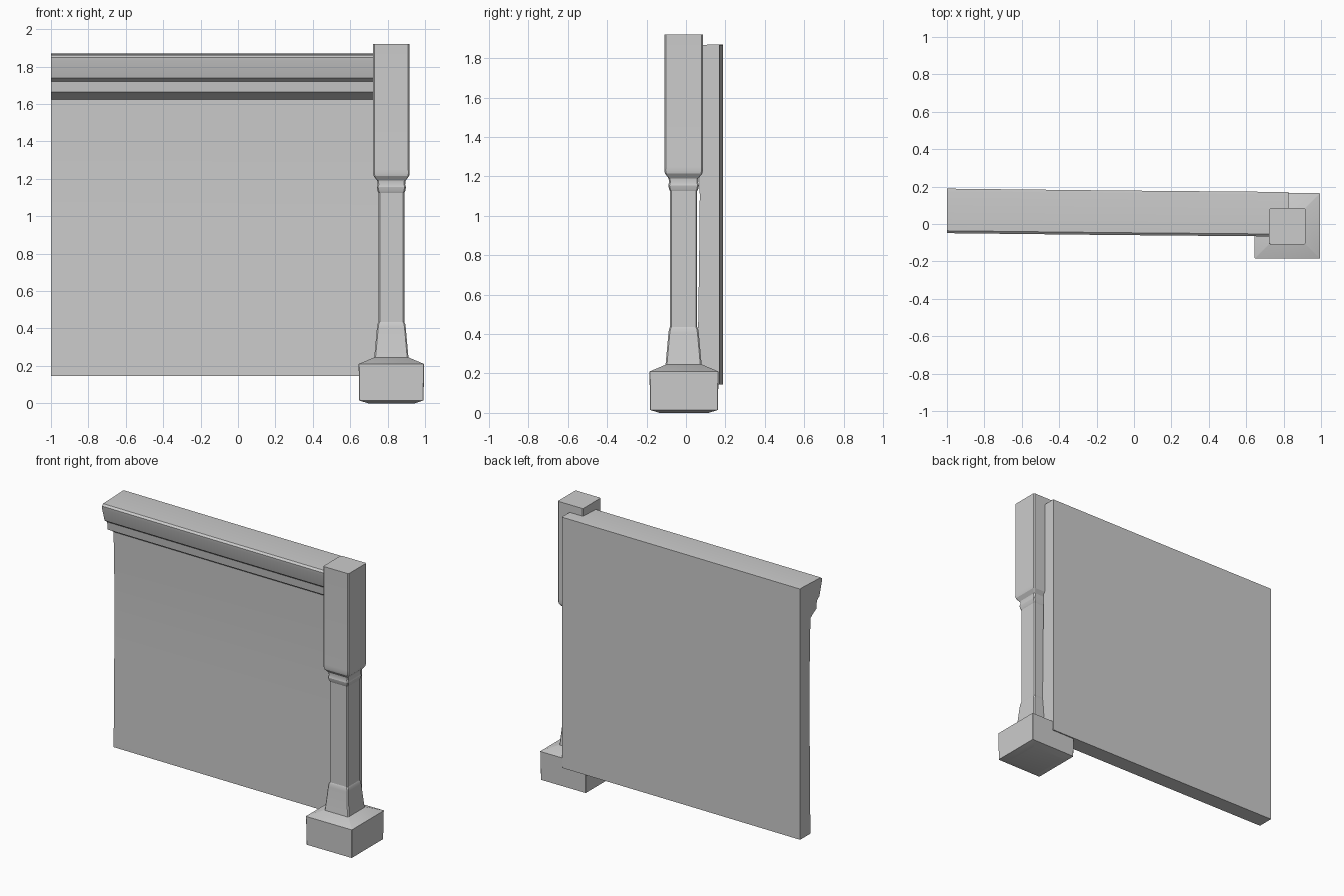
import bpy, bmesh

if "Cube" in bpy.data.objects:
    bpy.data.objects.remove(bpy.data.objects["Cube"])

def finish(name, bm):
    bmesh.ops.recalc_face_normals(bm, faces=bm.faces)
    me = bpy.data.meshes.new(name)
    bm.to_mesh(me)
    bm.free()
    ob = bpy.data.objects.new(name, me)
    bpy.context.collection.objects.link(ob)
    for p in me.polygons:
        p.use_smooth = False
    return ob

def loft(name, rings):
    """Join rings of points with quads and cap both ends."""
    bm = bmesh.new()
    vs = [[bm.verts.new(p) for p in r] for r in rings]
    n = len(vs[0])
    for a, b in zip(vs, vs[1:]):
        for i in range(n):
            j = (i + 1) % n
            bm.faces.new((a[i], a[j], b[j], b[i]))
    bm.faces.new(vs[0][::-1])
    bm.faces.new(vs[-1])
    return finish(name, bm)

def square(z, h, c, cx=0.82, cy=-0.012):
    """Square ring of half width h with chamfered corners c."""
    k = h - c
    pts = [(h, -k), (h, k), (k, h), (-k, h), (-h, k), (-h, -k), (-k, -h), (k, -h)]
    return [(cx + x, cy + y, z) for x, y in pts]

# Wall panel with moulded rail: one cross-section (y, z), swept along x
profile = [(0.180, 0.145), (0.180, 1.868), (0.165, 1.870), (-0.045, 1.862),
           (-0.058, 1.850), (-0.056, 1.830), (-0.030, 1.740), (-0.002, 1.720),
           (0.004, 1.665), (0.040, 1.645), (0.068, 1.625), (0.075, 1.35),
           (0.079, 1.10), (0.076, 0.80), (0.071, 0.45), (0.069, 0.145)]
rings = []
for x, dy in ((-1.0, 0.009), (-0.1, -0.001), (0.825, -0.009)):
    rings.append([(x, y + dy, z) for y, z in profile])
wall = loft("wall_panel_with_rail", rings)

# Plinth: squat block with sloped shoulder
plinth = loft("post_plinth", [square(z, h, 0.003, 0.82, -0.010) for z, h in
              ((0.0, 0.125), (0.015, 0.172), (0.21, 0.175), (0.245, 0.092))])

# Post: flared foot, slim shaft, collar and square upper block
sections = [(0.235, 0.094), (0.25, 0.091), (0.405, 0.077), (0.425, 0.074), (0.435, 0.069),
            (1.125, 0.069), (1.135, 0.074), (1.155, 0.078), (1.17, 0.074),
            (1.19, 0.076), (1.215, 0.095), (1.23, 0.098), (1.25, 0.097),
            (1.92, 0.097)]
post = loft("corner_post", [square(z, h, 0.007) for z, h in sections])

# Soft shading inside curved areas, sharp edges kept
for ob in (wall, plinth, post):
    bpy.ops.object.select_all(action='DESELECT')
    ob.select_set(True)
    bpy.context.view_layer.objects.active = ob
    bpy.ops.object.shade_smooth_by_angle(angle=0.4)
